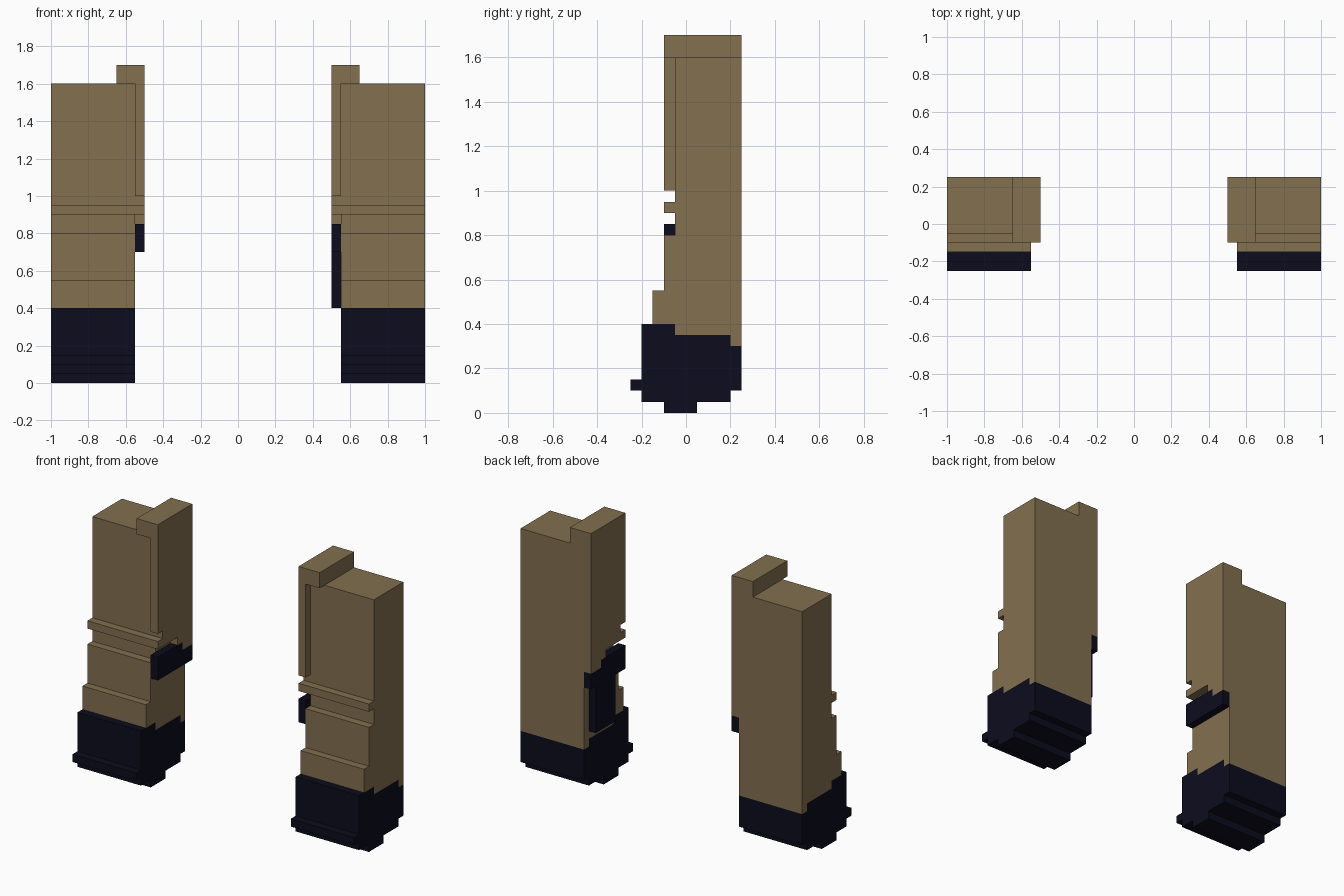
import bpy, bmesh

if "Cube" in bpy.data.objects:
    bpy.data.objects.remove(bpy.data.objects["Cube"])


def material(name, rgb):
    m = bpy.data.materials.new(name)
    m.diffuse_color = (*rgb, 1)
    m.use_nodes = True
    m.node_tree.nodes["Principled BSDF"].inputs["Base Color"].default_value = m.diffuse_color
    return m


TAN = material("tan_cloth", (0.225, 0.162, 0.080))
DARK = material("dark_navy", (0.0037, 0.0037, 0.0125))


def extrude_profile(name, profile, x0, x1, mat):
    """Extrude a (y, z) outline from x0 to x1."""
    bm = bmesh.new()
    face = bm.faces.new([bm.verts.new((x0, y, z)) for y, z in profile])
    res = bmesh.ops.extrude_face_region(bm, geom=[face])
    for v in res["geom"]:
        if isinstance(v, bmesh.types.BMVert):
            v.co.x = x1
    bmesh.ops.recalc_face_normals(bm, faces=bm.faces)
    me = bpy.data.meshes.new(name)
    bm.to_mesh(me)
    bm.free()
    me.materials.append(mat)
    bpy.context.collection.objects.link(bpy.data.objects.new(name, me))


def rect(y0, y1, z0, z1):
    return [(y0, z0), (y1, z0), (y1, z1), (y0, z1)]


# Boot with stepped sole, toe rim and stepped top edge
BOOT = [(-.1, 0), (.05, 0), (.05, .05), (.2, .05), (.2, .1), (.25, .1), (.25, .3),
        (.2, .3), (.2, .35), (-.05, .35), (-.05, .4), (-.2, .4), (-.2, .15),
        (-.25, .15), (-.25, .1), (-.2, .1), (-.2, .05), (-.1, .05)]
# Trouser leg with knee folds
TROUSER = [(.25, .3), (.25, 1.6), (-.05, 1.6), (-.05, .95), (-.1, .95), (-.1, .9),
           (-.05, .9), (-.05, .8), (-.1, .8), (-.1, .55), (-.15, .55), (-.15, .4),
           (-.05, .4), (-.05, .35), (.2, .35), (.2, .3)]
# Raised inner thigh layer
INNER = [(.25, .8), (.25, 1.6), (-.1, 1.6), (-.1, 1.0), (-.05, 1.0), (-.05, .95),
         (-.1, .95), (-.1, .9), (.1, .9), (.1, .85), (.15, .85), (.15, .8)]
# Strap on the inner side of the thigh
STRAP = [(-.1, .7), (.25, .7), (.25, .8), (.15, .8), (.15, .85), (-.1, .85)]

for side, s in (("left", -1), ("right", 1)):
    extrude_profile(side + "_boot", BOOT, s * .55, s * 1.0, DARK)
    extrude_profile(side + "_trouser_leg", TROUSER, s * .55, s * 1.0, TAN)
    extrude_profile(side + "_inner_thigh", INNER, s * .5, s * .55, TAN)
    extrude_profile(side + "_hip_block", rect(-.1, .25, 1.6, 1.7), s * .5, s * .65, TAN)
    extrude_profile(side + "_thigh_strap", STRAP, s * .5, s * .55, DARK)

# Pouch hanging under the right strap
extrude_profile("right_pouch", rect(0, .2, .4, .7), .5, .55, DARK)
